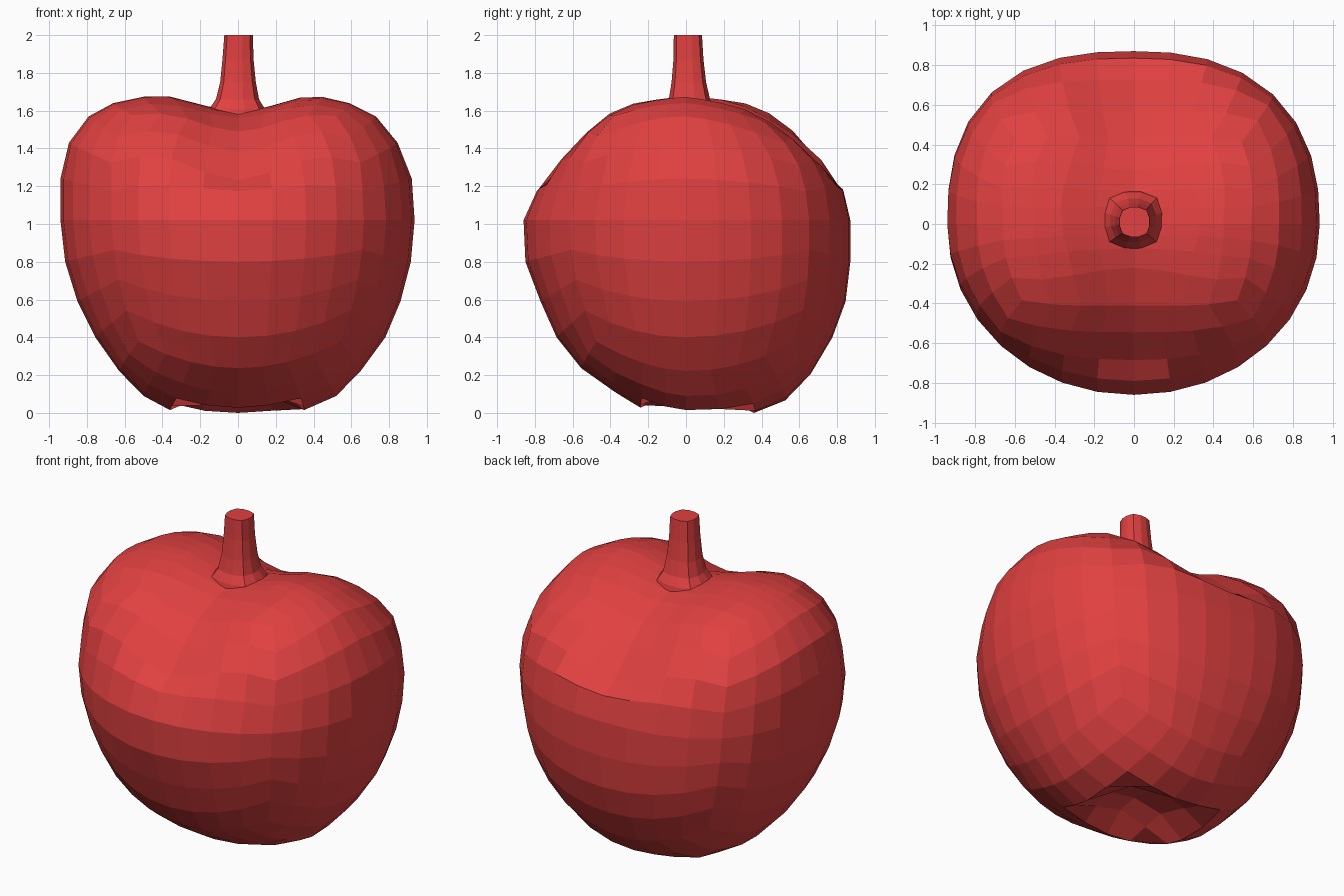
import bpy, bmesh, math

if "Cube" in bpy.data.objects:
    bpy.data.objects.remove(bpy.data.objects["Cube"])

red = bpy.data.materials.new("apple red")
red.diffuse_color = (0.75, 0.052, 0.052, 1)
red.use_nodes = True
red.node_tree.nodes["Principled BSDF"].inputs["Base Color"].default_value = red.diffuse_color

# latitude, height, reach to left, right, front, back
RINGS = [
    (-90, .16, 0, 0, 0, 0),
    (-78.75, .125, .20, .20, .12, .22),
    (-67.5, .01, .36, .35, .24, .36),
    (-56.25, .085, .50, .52, .37, .525),
    (-45, .22, .63, .65, .555, .66),
    (-33.75, .40, .755, .78, .685, .775),
    (-22.5, .59, .85, .86, .77, .845),
    (-11.25, .80, .915, .915, .85, .87),
    (0, 1.02, .94, .935, .86, .87),
    (11.25, 1.24, .94, .92, .79, .835),
    (22.5, 1.43, .895, .845, .685, .725),
    (33.75, 1.57, .79, .73, .545, .56),
    (45, 1.64, .66, .59, .41, .43),
    (56.25, 1.675, .50, .45, .22, .27),
    (67.5, 1.685, .36, .33, .12, .16),
    (90, 1.685, 0, 0, 0, 0),
]


def ring_at(lat):
    for a, b in zip(RINGS, RINGS[1:]):
        if lat <= b[0]:
            t = (lat - a[0]) / (b[0] - a[0])
            return [p + (q - p) * t for p, q in zip(a[1:], b[1:])]
    return RINGS[-1][1:]


def squircle(c, s, n):
    k = (abs(c) ** n + abs(s) ** n) ** (-1 / n)
    return c * k, s * k


def finish(bm, name):
    bmesh.ops.recalc_face_normals(bm, faces=bm.faces)
    mesh = bpy.data.meshes.new(name)
    bm.to_mesh(mesh)
    bm.free()
    mesh.materials.append(red)
    obj = bpy.data.objects.new(name, mesh)
    bpy.context.collection.objects.link(obj)
    return obj


# Fruit: a gridded cube rounded to a ball, then fitted to the rings
bm = bmesh.new()
bmesh.ops.create_cube(bm, size=2)
bmesh.ops.subdivide_edges(bm, edges=bm.edges[:], cuts=7, use_grid_fill=True)
for v in bm.verts:
    d = v.co.copy()
    for i in range(3):
        d[i] = math.tan(d[i] * math.pi / 4)
    d.normalize()
    flat = math.hypot(d.x, d.y)
    lat = math.degrees(math.atan2(d.z, flat))
    z, left, right, front, back = ring_at(lat)
    c, s = (d.x / flat, d.y / flat) if flat > 1e-5 else (1, 0)
    # The back is squarer than the front, most of all on the left
    n = 2.05 if s < 0 else (2.4 if c > 0 else 2.55)
    c, s = squircle(c, s, n + (.15 if lat > 15 else 0))
    x = c * (right if c > 0 else left)
    y = s * (back if s > 0 else front)
    # Groove between the two shoulders, deeper towards front and back
    top = min(max((z - 1.1) / .45, 0), 1)
    top = top * top * (3 - 2 * top)
    width = .24 + .15 * abs(y)
    z -= (.10 + .3 * y * y) * math.exp(-(x / width) ** 2) * top
    # Lower back right shoulder, and a slight tilt of the base
    z -= .2 * min(max(x, 0), .4) * min(max(y, 0), .4) * top
    z -= .05 * (y - .1) * min(max((.4 - z) / .35, 0), 1)
    v.co = (x, y, max(z, 0))
finish(bm, "fruit")

# Stem: squarish rings flaring out at the base
SIDES = 12
# height, half width, half depth, centre x, centre y
STEM = [(1.575, .158, .145, -.005, .02), (1.61, .148, .138, -.005, .02),
        (1.66, .115, .110, -.003, .018), (1.75, .095, .092, 0, .015),
        (1.87, .083, .080, 0, .013), (2.0, .076, .075, .003, .01)]
bm = bmesh.new()
loops = []
for z, w, depth, cx, cy in STEM:
    loop = []
    for i in range(SIDES):
        a = 2 * math.pi * (i + .5) / SIDES
        c, s = squircle(math.cos(a), math.sin(a), 3)
        loop.append(bm.verts.new((cx + c * w, cy + s * depth, z)))
    loops.append(loop)
for lo, hi in zip(loops, loops[1:]):
    for i in range(SIDES):
        j = (i + 1) % SIDES
        bm.faces.new((lo[i], lo[j], hi[j], hi[i]))
bm.faces.new(loops[-1])
finish(bm, "stem")
